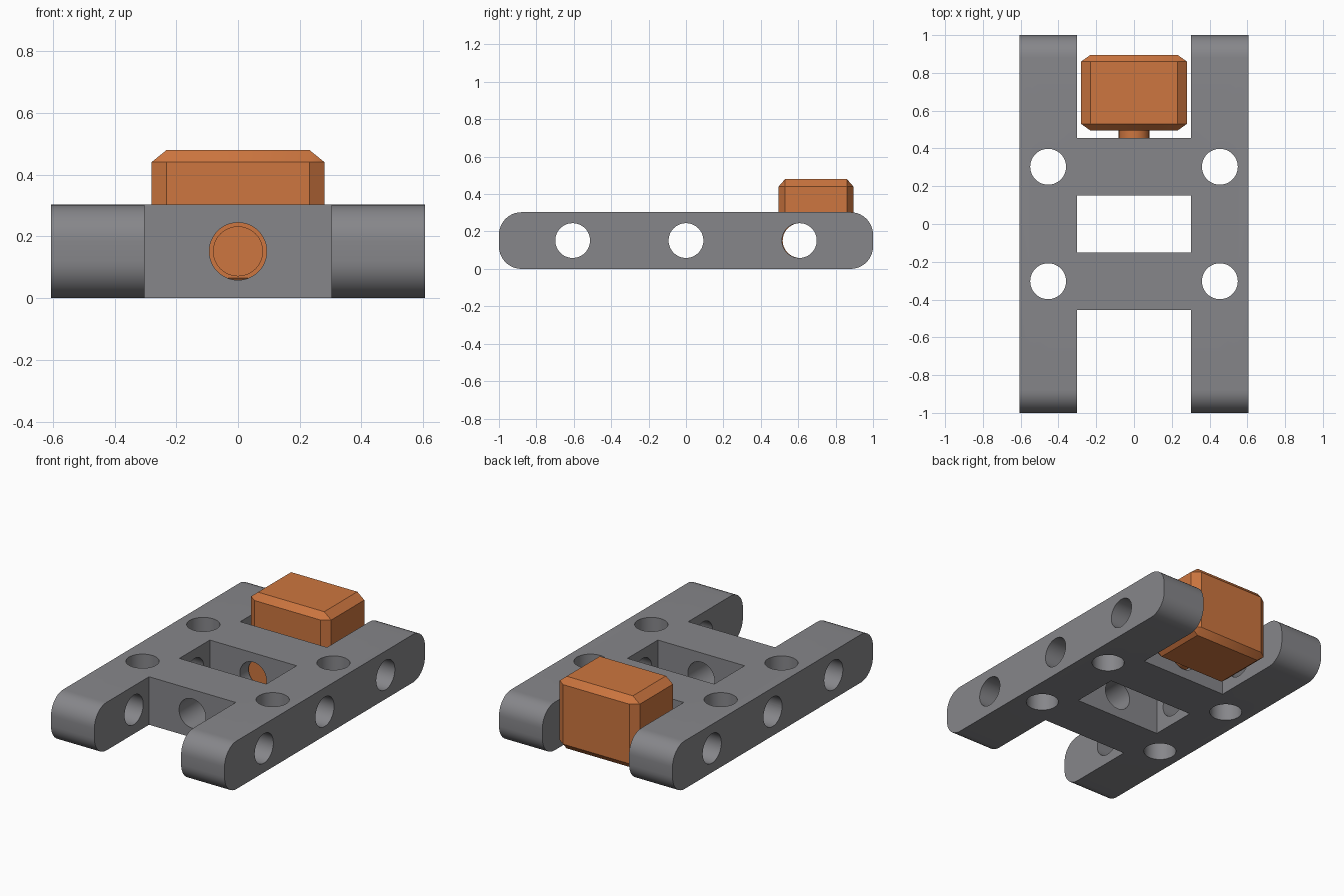
import bpy, bmesh, math
from mathutils import Matrix, Vector

if "Cube" in bpy.data.objects:
    bpy.data.objects.remove(bpy.data.objects["Cube"], do_unlink=True)

U = 0.303          # beam width and height
HOLE_R = 0.093     # radius of every bore


def material(name, rgb):
    m = bpy.data.materials.new(name)
    m.use_nodes = True
    m.diffuse_color = (*rgb, 1)
    m.node_tree.nodes["Principled BSDF"].inputs["Base Color"].default_value = (*rgb, 1)
    return m


GREY = material("grey plastic", (0.24, 0.24, 0.255))
ORANGE = material("orange plastic", (0.61, 0.18, 0.05))


def finish(bm, name, mat):
    bmesh.ops.recalc_face_normals(bm, faces=bm.faces)
    me = bpy.data.meshes.new(name)
    bm.to_mesh(me)
    bm.free()
    ob = bpy.data.objects.new(name, me)
    bpy.context.collection.objects.link(ob)
    me.materials.append(mat)
    return ob


def box_bm(center, size):
    bm = bmesh.new()
    bmesh.ops.create_cube(bm, size=1)
    bmesh.ops.scale(bm, vec=size, verts=bm.verts)
    bmesh.ops.translate(bm, vec=center, verts=bm.verts)
    return bm


def rod(name, center, axis, radius, length, mat):
    bm = bmesh.new()
    rot = Vector((0, 0, 1)).rotation_difference(Vector(axis)).to_matrix().to_4x4()
    bmesh.ops.create_cone(bm, cap_ends=True, segments=48, radius1=radius, radius2=radius,
                          depth=length, matrix=Matrix.Translation(center) @ rot)
    return finish(bm, name, mat)


def activate(ob):
    bpy.ops.object.select_all(action='DESELECT')
    ob.select_set(True)
    bpy.context.view_layer.objects.active = ob


def cut(ob, cutters):
    activate(ob)
    for c in cutters:
        c.hide_render = True
        mod = ob.modifiers.new("cut", 'BOOLEAN')
        mod.operation, mod.solver, mod.object = 'DIFFERENCE', 'EXACT', c
        bpy.ops.object.modifier_apply(modifier=mod.name)
        bpy.data.objects.remove(c, do_unlink=True)


def smooth(ob):
    activate(ob)
    bpy.ops.object.shade_smooth_by_angle(angle=math.radians(30))


# Frame: slab with rounded ends
bm = box_bm((0, 0, U / 2), (4 * U, 2, U))
ends = [e for e in bm.edges if abs(e.verts[0].co.x - e.verts[1].co.x) > 0.1]
bmesh.ops.bevel(bm, geom=ends, offset=0.12, segments=10, profile=0.5, affect='EDGES')
frame = finish(bm, "frame", GREY)

# Central window, and the notches that leave two legs and two crossbars
cutters = [finish(box_bm((0, y, U / 2), (2 * U, d, 1)), "opening_cutter", GREY)
           for y, d in ((0, U), (0.955, 1.0), (-0.955, 1.0))]

# Bores across the legs, down through the corners and along the crossbars
for y in (-2 * U, 0, 2 * U):
    cutters.append(rod("side_bore", (0, y, U / 2), (1, 0, 0), HOLE_R, 3, GREY))
for x in (-1.5 * U, 1.5 * U):
    for y in (-U, U):
        cutters.append(rod("corner_bore", (x, y, U / 2), (0, 0, 1), HOLE_R + 0.002, 1, GREY))
cutters.append(rod("crossbar_bore", (0, 0, U / 2), (0, 1, 0), HOLE_R, 1.5, GREY))
cut(frame, cutters)
smooth(frame)

# Rear block: chamfered box, bored in line with the rear leg holes
bm = box_bm((0, 0, 0), (1, 1, 1))
bmesh.ops.bevel(bm, geom=bm.edges[:], offset=0.087, segments=1, affect='EDGES')
bmesh.ops.scale(bm, vec=(0.56, 0.4, 0.455), verts=bm.verts)
bmesh.ops.translate(bm, vec=(0, 0.695, 0.2525), verts=bm.verts)
block = finish(bm, "rear_block", ORANGE)
cut(block, [rod("block_bore", (0, 0.61, U / 2), (1, 0, 0), HOLE_R, 2, ORANGE)])
smooth(block)

# Pin joining the block to the rear crossbar
pin = rod("mounting_pin", (0, 0.36, U / 2), (0, 1, 0), 0.081, 0.28, ORANGE)
smooth(pin)
